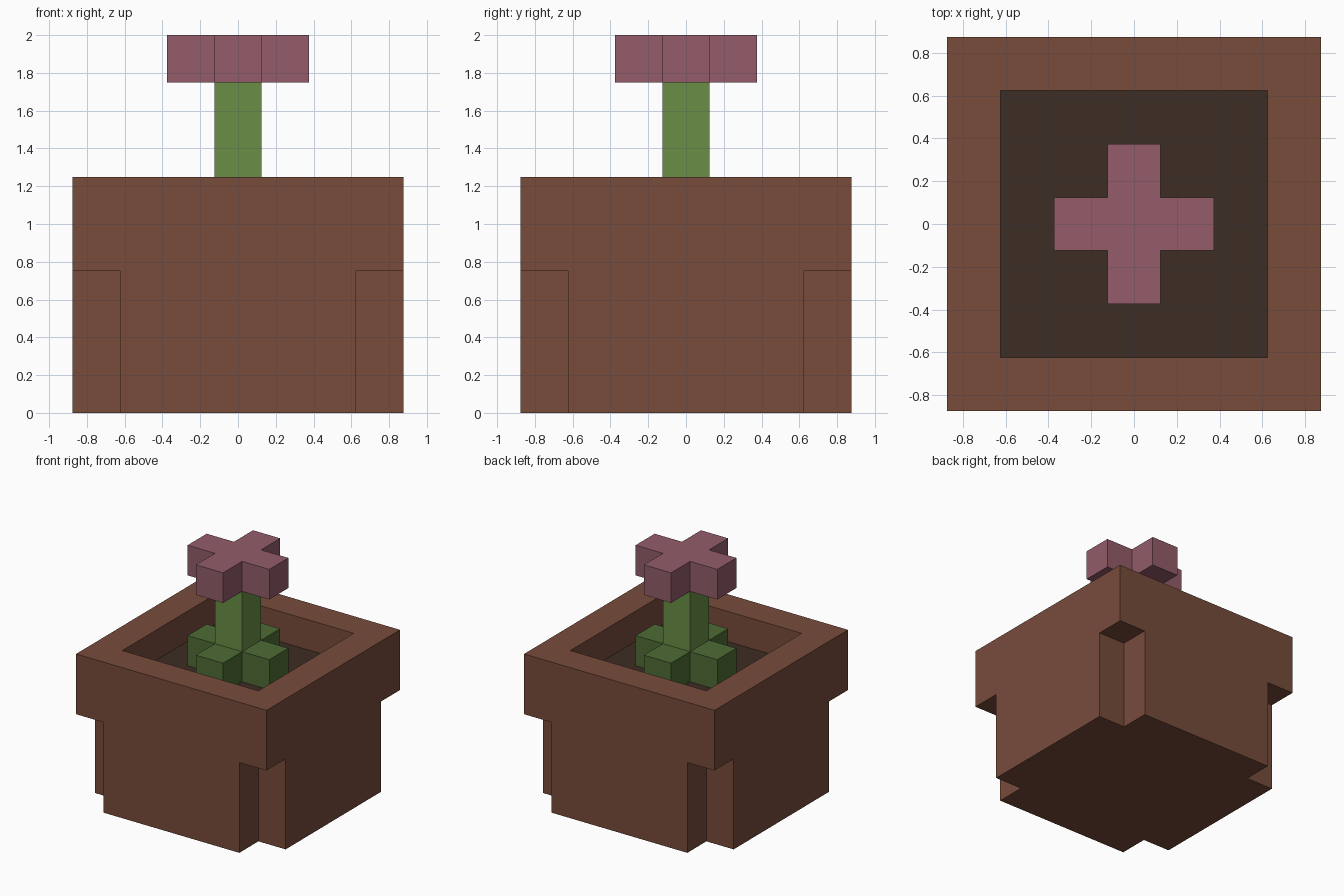
import bpy, bmesh, math
from mathutils import Vector

if "Cube" in bpy.data.objects:
    bpy.data.objects.remove(bpy.data.objects["Cube"])

U = 0.25  # edge of one block
DIRS = [Vector(d) for d in ((1, 0, 0), (-1, 0, 0), (0, 1, 0), (0, -1, 0), (0, 0, 1), (0, 0, -1))]


def material(name, rgb):
    lin = [(c / 255 / 12.92) if c < 10 else ((c / 255 + 0.055) / 1.055) ** 2.4 for c in rgb]
    m = bpy.data.materials.new(name)
    m.diffuse_color = (*lin, 1)
    m.use_nodes = True
    m.node_tree.nodes["Principled BSDF"].inputs["Base Color"].default_value = m.diffuse_color
    return m


def block_part(name, cells, solid, mat):
    """Skin a set of blocks, leaving out faces buried against other blocks."""
    bm = bmesh.new()
    for cell in cells:
        centre = Vector(cell) + Vector((0, 0, 0.5))
        for d in DIRS:
            if tuple(int(c) for c in Vector(cell) + d) in solid:
                continue
            u = Vector((d.y, d.z, d.x))
            v = d.cross(u)
            corners = [centre + (d + u * a + v * b) / 2
                       for a, b in ((-1, -1), (1, -1), (1, 1), (-1, 1))]
            bm.faces.new([bm.verts.new(c * U) for c in corners])
    bmesh.ops.remove_doubles(bm, verts=bm.verts[:], dist=1e-4)
    bmesh.ops.dissolve_limit(bm, angle_limit=math.radians(1), verts=bm.verts[:], edges=bm.edges[:])
    me = bpy.data.meshes.new(name)
    bm.to_mesh(me)
    bm.free()
    me.materials.append(mat)
    bpy.context.collection.objects.link(bpy.data.objects.new(name, me))


def cross(z):
    return {(0, 0, z), (1, 0, z), (-1, 0, z), (0, 1, z), (0, -1, z)}


def square(r, z):
    return {(x, y, z) for x in range(-r, r + 1) for y in range(-r, r + 1)}


# Pot: body with notched corners, then a full square rim around the soil
pot = set()
for z in range(3):
    pot |= {c for c in square(3, z) if not abs(c[0]) == abs(c[1]) == 3}
for z in (3, 4):
    pot |= square(3, z) - square(2, z)

parts = [
    ("pot", pot, material("terracotta brown", (119, 76, 59))),
    ("soil", square(2, 3), material("dark soil", (60, 45, 35))),
    ("leaves", cross(4), material("leaf green", (78, 107, 53))),
    ("stem", {(0, 0, 5), (0, 0, 6)}, material("stem green", (106, 142, 70))),
    ("flower", cross(7), material("dusty pink", (147, 92, 106))),
]
solid = set().union(*(cells for _, cells, _ in parts))
for name, cells, mat in parts:
    block_part(name, sorted(cells), solid, mat)
